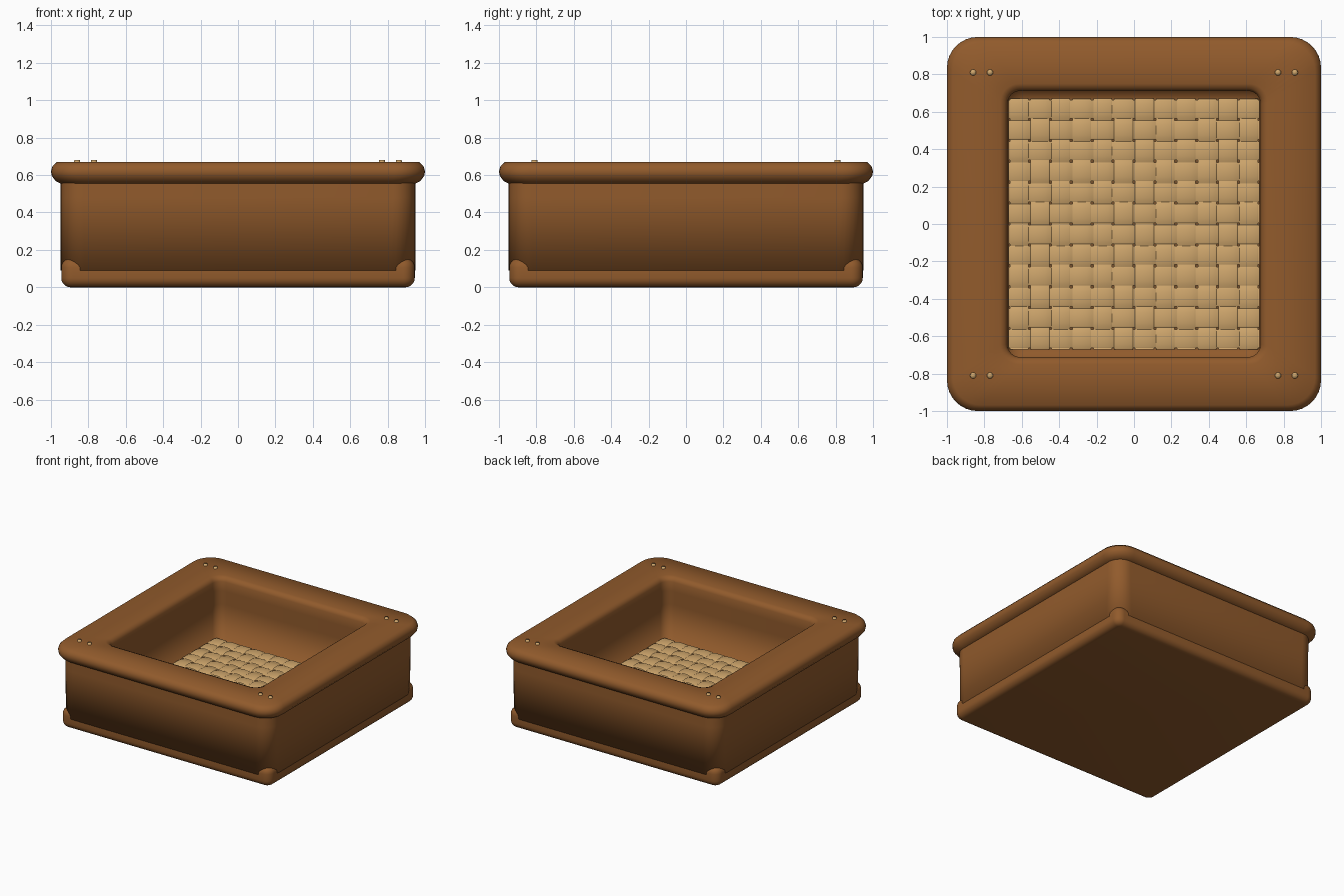
import bpy, bmesh, math

if "Cube" in bpy.data.objects:
    bpy.data.objects.remove(bpy.data.objects["Cube"])


def mat(name, rgb):
    m = bpy.data.materials.new(name)
    m.diffuse_color = (*rgb, 1)
    m.use_nodes = True
    m.node_tree.nodes["Principled BSDF"].inputs["Base Color"].default_value = m.diffuse_color
    return m


BROWN = mat("brown wood", (0.285, 0.104, 0.025))
TAN = mat("tan cane", (0.62, 0.38, 0.15))
DARK = mat("dark gap", (0.18, 0.08, 0.025))


def finish(bm, name, m, angle=50):
    bmesh.ops.recalc_face_normals(bm, faces=bm.faces)
    me = bpy.data.meshes.new(name)
    bm.to_mesh(me)
    bm.free()
    me.materials.append(m)
    ob = bpy.data.objects.new(name, me)
    bpy.context.collection.objects.link(ob)
    bpy.ops.object.select_all(action='DESELECT')
    ob.select_set(True)
    bpy.context.view_layer.objects.active = ob
    bpy.ops.object.shade_smooth_by_angle(angle=math.radians(angle))
    return ob


def ring(bm, hx, hy, r, z, n=8):
    vs = []
    for k, (sx, sy) in enumerate([(1, 1), (-1, 1), (-1, -1), (1, -1)]):
        for i in range(n + 1):
            a = math.pi / 2 * (k + i / n)
            vs.append(bm.verts.new((sx * (hx - r) + r * math.cos(a),
                                    sy * (hy - r) + r * math.sin(a), z)))
    return vs


def loft(name, rings, m, cap0=True, cap1=True, closed=False, angle=50):
    bm = bmesh.new()
    rs = [ring(bm, *r) for r in rings]
    pairs = list(zip(rs, rs[1:])) + ([(rs[-1], rs[0])] if closed else [])
    for a, b in pairs:
        for i in range(len(a)):
            j = (i + 1) % len(a)
            bm.faces.new((a[i], a[j], b[j], b[i]))
    if cap0 and not closed:
        bm.faces.new(rs[0])
    if cap1 and not closed:
        bm.faces.new(rs[-1])
    return finish(bm, name, m, angle)


# Rounded base slab; its tighter corners stand out beyond the walls
R = .05
prof = [(a * math.pi / 10, 1) for a in range(6)]
low = [(.895 + R * math.sin(t), R - R * math.cos(t)) for t, _ in prof]
loft("base", [(h, h, .012 + (h - .895) * 1.0, z) for h, z in low] +
     [(h, h, .012 + (h - .895) * 1.0, .156 - z) for h, z in reversed(low)], BROWN)

# Outer walls, flush over the base
loft("outer_walls", [(.90, .90, .10, .09), (.948, .948, .13, .09), (.948, .948, .12, .48),
                     (.948, .948, .12, .57)], BROWN, cap0=False, cap1=False, angle=180)

# Inner walls and cavity floor
loft("inner_walls", [(.678, .713, .07, .57), (.678, .713, .07, .45), (.678, .713, .07, .163),
                     (.62, .65, .05, .163)], BROWN, cap0=False, angle=180)

# Overhanging rim
loft("rim", [(.94, .94, .13, .55), (.975, .975, .15, .568), (.995, .995, .16, .595),
             (1, 1, .165, .62), (.993, .993, .16, .645), (.968, .968, .15, .67),
             (.715, .75, .10, .67), (.69, .725, .08, .66), (.677, .712, .07, .635),
             (.677, .712, .07, .56)], BROWN, closed=True)

# Domed pegs in the rim corners
bm = bmesh.new()
for x in (-.86, -.77, .77, .86):
    for y in (-.81, .81):
        c = bmesh.ops.create_cone(bm, cap_ends=True, segments=12, radius1=.02,
                                  radius2=.015, depth=.03)
        bmesh.ops.translate(bm, verts=c['verts'], vec=(x, y, .665))
finish(bm, "rim_pegs", TAN, 100)

# Dark backing seen through the holes of the weave
loft("weave_backing", [(.67, .67, .01, .15), (.67, .67, .01, .169)], DARK)

# Woven cane floor: strips going over and under in both directions
N, PITCH, STEPS, AMP, Z = 12, 1.34 / 12, 8, .008, .183
HALF = PITCH / 2 - .006
for name, axis in (("weave_strips_across", 0), ("weave_strips_along", 1)):
    bm = bmesh.new()
    for s in range(N):
        c = -.67 + (s + .5) * PITCH
        prev = None
        for k in range(N * STEPS + 1):
            u = -.67 + k * PITCH / STEPS
            w = math.sin(math.pi * (k / STEPS + s + axis))
            h = Z + AMP * math.copysign(abs(w) ** .7, w)
            cur = []
            for d, t in ((-HALF, -.003), (-HALF * .85, 0), (HALF * .85, 0), (HALF, -.003),
                         (0, -.006)):
                p = (u, c + d, h + t) if axis == 0 else (c + d, u, h + t)
                cur.append(bm.verts.new(p))
            if prev:
                for i in range(5):
                    j = (i + 1) % 5
                    bm.faces.new((prev[i], prev[j], cur[j], cur[i]))
            else:
                bm.faces.new(cur)
            prev = cur
        bm.faces.new(prev)
    finish(bm, name, TAN, 60)
